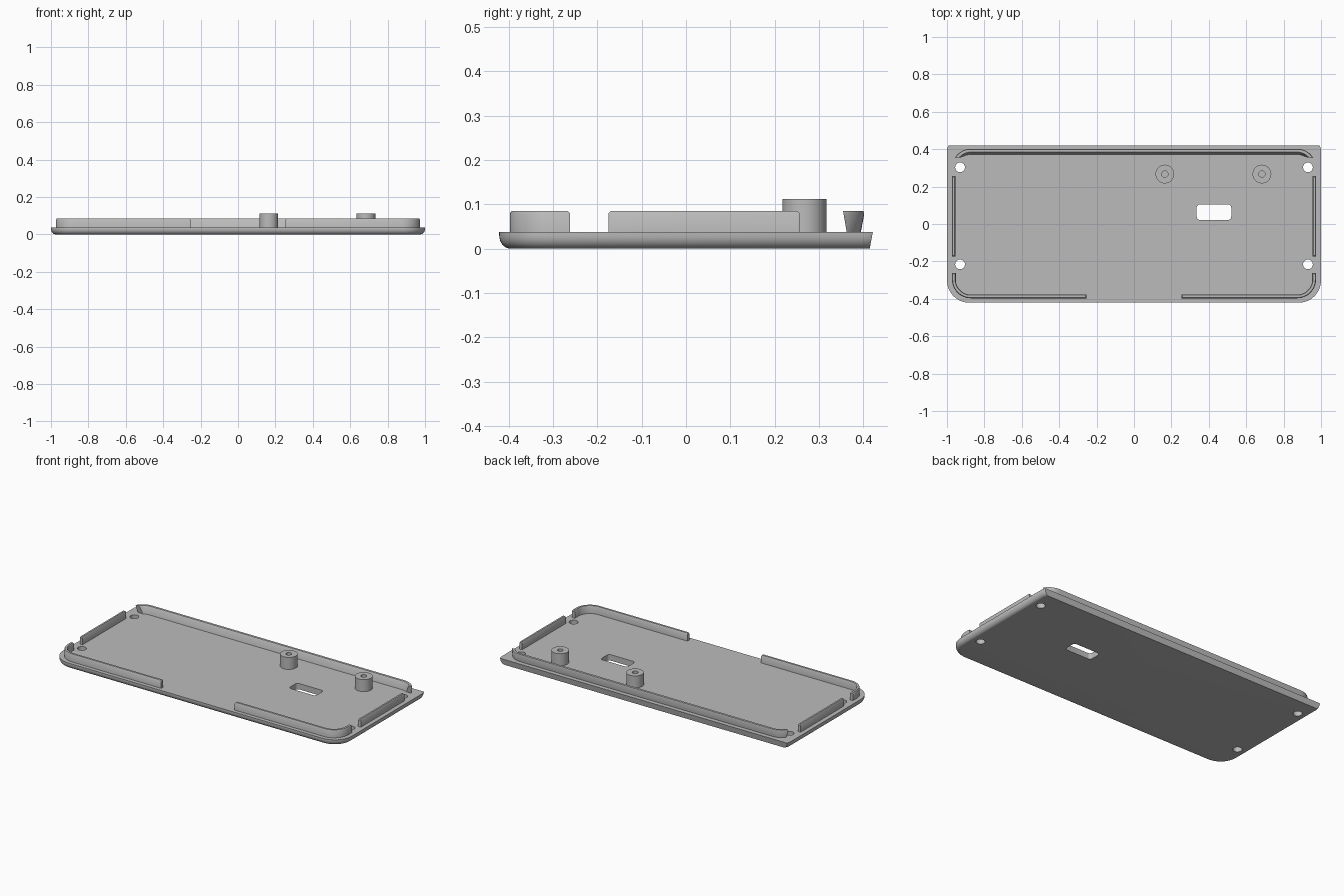
import bpy, bmesh, math
from mathutils import Vector

if "Cube" in bpy.data.objects:
    bpy.data.objects.remove(bpy.data.objects["Cube"])

TOP, LIP, POST = 0.037, 0.085, 0.112      # plate top, rim top, standoff top
gray = bpy.data.materials.new("plain_gray")
gray.diffuse_color = (0.5, 0.5, 0.5, 1)
gray.use_nodes = True
gray.node_tree.nodes["Principled BSDF"].inputs["Base Color"].default_value = gray.diffuse_color


def finish(bm, name):
    bmesh.ops.recalc_face_normals(bm, faces=bm.faces)
    me = bpy.data.meshes.new(name)
    bm.to_mesh(me)
    bm.free()
    ob = bpy.data.objects.new(name, me)
    bpy.context.collection.objects.link(ob)
    me.materials.append(gray)
    return ob


def smooth(ob):
    bpy.ops.object.select_all(action='DESELECT')
    ob.select_set(True)
    bpy.context.view_layer.objects.active = ob
    bpy.ops.object.shade_smooth_by_angle(angle=math.radians(30))


def loft(bm, rings, cap=True):
    """Skin a list of closed rings of points."""
    vs = [[bm.verts.new(p) for p in r] for r in rings]
    n = len(vs[0])
    for a, b in zip(vs, vs[1:]):
        for i in range(n):
            j = (i + 1) % n
            bm.faces.new((a[i], a[j], b[j], b[i]))
    if cap:
        bm.faces.new(vs[0])
        bm.faces.new(vs[-1])
    else:                                  # join last ring to first
        for i in range(n):
            j = (i + 1) % n
            bm.faces.new((vs[-1][i], vs[-1][j], vs[0][j], vs[0][i]))


def arc(cx, cy, r, a0, a1, n=12):
    angles = [math.radians(a0 + (a1 - a0) * i / n) for i in range(n + 1)]
    return [(cx + r * math.cos(a), cy + r * math.sin(a)) for a in angles]


# Base plate: rounded front corners and lower edges, sloped straight back
def outline(d, z):
    back = 0.421 - 0.007 * (1 - z / TOP)
    pts = arc(-0.88, -0.301, 0.12 - d, 180, 270) + arc(0.88, -0.301, 0.12 - d, 270, 360)
    pts += [(1 - d, back - 0.02), (0.992 - d, back), (-0.992 + d, back), (-1 + d, back - 0.02)]
    return [(x, y, z) for x, y in pts]


bm = bmesh.new()
rings = []
for i in range(9):
    a = math.radians(90 * i / 8)
    rings.append(outline(0.026 * (1 - math.sin(a)), 0.03 * (1 - math.cos(a))))
rings.append(outline(0, TOP))
loft(bm, rings)
plate = finish(bm, "base_plate")

# Cutter: four screw holes and the rounded slot
bm = bmesh.new()
shapes = [arc(x, y, 0.026, 0, 345, 23) for x in (-0.93, 0.93) for y in (0.303, -0.216)]
slot = []
for cx, cy, a in ((0.502, 0.087, 0), (0.353, 0.087, 90), (0.353, 0.04, 180), (0.502, 0.04, 270)):
    slot += arc(cx, cy, 0.018, a, a + 90, 6)
for s in shapes + [slot]:
    loft(bm, [[(x, y, z) for x, y in s] for z in (-0.05, 0.15)])
cutter = finish(bm, "hole_cutter")
cutter.hide_render = True
mod = plate.modifiers.new("holes", 'BOOLEAN')
mod.operation, mod.solver, mod.object = 'DIFFERENCE', 'EXACT', cutter
bpy.context.view_layer.objects.active = plate
bpy.ops.object.modifier_apply(modifier="holes")
bpy.data.objects.remove(cutter)
smooth(plate)


# Rim walls: chamfered section swept along the outer path of (x, y, nx, ny)
def rim(name, path, t, back=False):
    z0, c = 0.03, 0.006
    rings = []
    for k, (x, y, nx, ny) in enumerate(path):
        h = LIP - c if k in (0, len(path) - 1) else LIP
        sec = [(0, z0), (0, LIP - c - 0.001), (c * 0.6, h), (t - c * 0.6, h),
               (t, LIP - c - 0.001), (t, z0)]
        ring = []
        for d, z in sec:
            lean = 0.009 * (LIP - z) / (LIP - TOP) if back else 0
            ring.append((x - nx * d, y - ny * d - lean, z))
        rings.append(ring)
    bm = bmesh.new()
    loft(bm, rings)
    if back:                               # trim the two ends on a leaning plane
        bmesh.ops.bisect_plane(bm, geom=bm.verts[:] + bm.edges[:] + bm.faces[:],
                               plane_co=Vector((0, 0.354, LIP)),
                               plane_no=Vector((0, -1, -0.17)), clear_outer=True)
        bmesh.ops.holes_fill(bm, edges=[e for e in bm.edges if e.is_boundary], sides=0)
    smooth(finish(bm, name))


def corner(cx, cy, a0, a1, r=0.1):
    return [(x, y, (x - cx) / r, (y - cy) / r) for x, y in arc(cx, cy, r, a0, a1)]


E = 0.006
for s, side in ((-1, "left"), (1, "right")):
    rim(side + "_rim", [(s * 0.973, y, s, 0) for y in (-0.175, -0.175 + E, 0.257 - E, 0.257)], 0.018)
    path = [(-0.973, -0.261, -1, 0), (-0.973, -0.261 - E, -1, 0)]
    path += corner(-0.873, -0.297, 180, 270)
    path += [(-0.254 - E, -0.397, 0, -1), (-0.254, -0.397, 0, -1)]
    rim("front_rim_" + side, [(-s * x, y, -s * nx, ny) for x, y, nx, ny in path], 0.02)
rim("back_rim", corner(0.873, 0.303, 0, 90) + corner(-0.873, 0.303, 90, 180), 0.022, True)


# Standoffs: hollow posts
for x, name in ((0.165, "standoff_middle"), (0.684, "standoff_right")):
    bm = bmesh.new()
    loft(bm, [[(px, py, z) for px, py in arc(x, 0.267, r, 0, 348.75, 31)]
              for r, z in ((0.05, 0.03), (0.05, POST), (0.017, POST), (0.017, 0.03))], cap=False)
    smooth(finish(bm, name))
